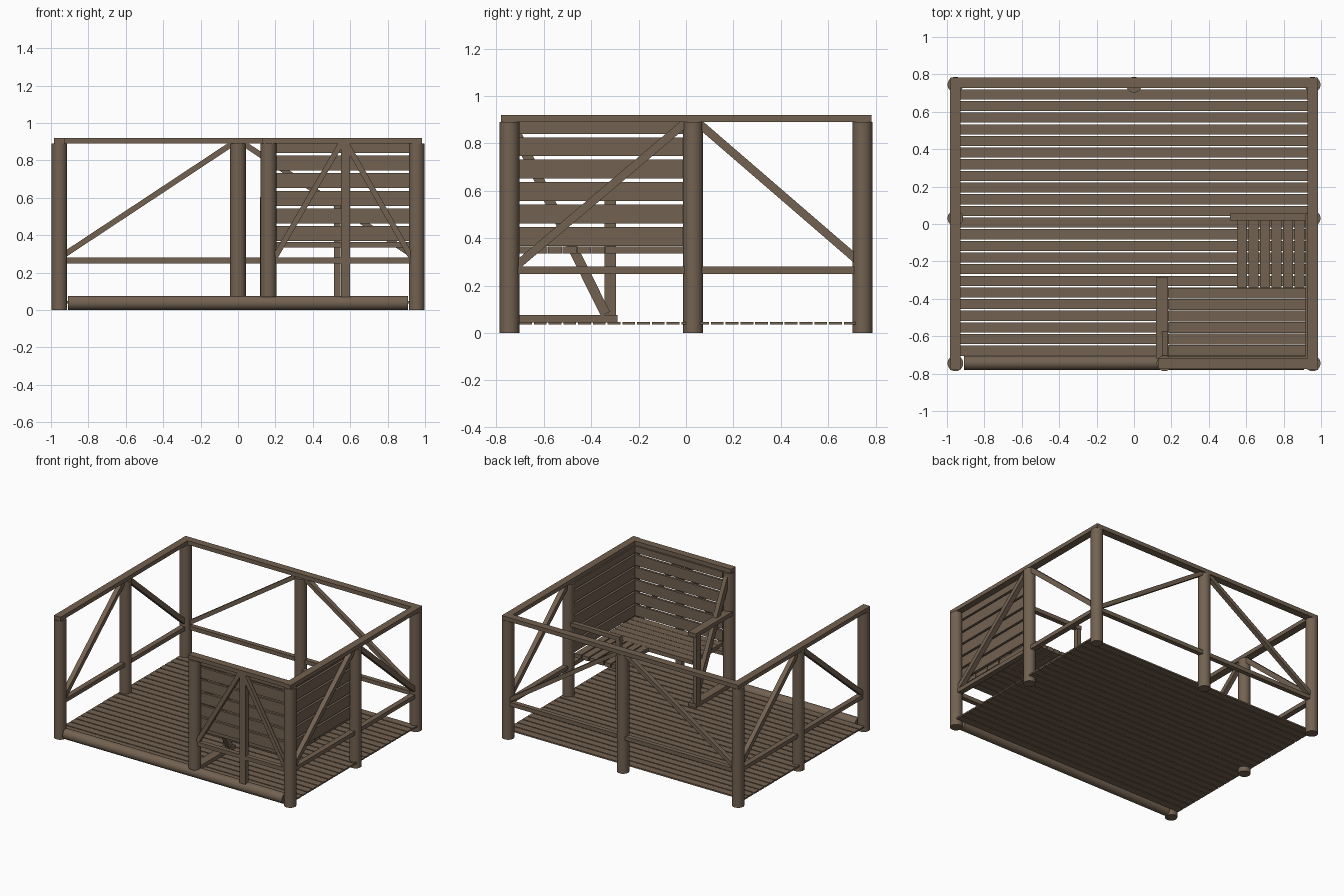
import bpy
from mathutils import Vector

cube = bpy.data.objects.get("Cube")
if cube:
    bpy.data.objects.remove(cube, do_unlink=True)

wood = bpy.data.materials.new("weathered_wood")
wood.use_nodes = True
COLOR = (0.17, 0.122, 0.083, 1)
wood.diffuse_color = COLOR
wood.node_tree.nodes["Principled BSDF"].inputs["Base Color"].default_value = COLOR


def finish(name):
    ob = bpy.context.object
    ob.name = name
    ob.data.materials.append(wood)
    return ob


def box(name, x, y, z):
    """Box given as (min, max) on each axis."""
    bpy.ops.mesh.primitive_cube_add(size=1, location=[sum(a) / 2 for a in (x, y, z)])
    ob = finish(name)
    ob.scale = [a[1] - a[0] for a in (x, y, z)]
    return ob


def log(name, start, end, radius=0.042):
    """Round timber between two points."""
    a, b = Vector(start), Vector(end)
    bpy.ops.mesh.primitive_cylinder_add(vertices=32, radius=radius, depth=(b - a).length,
                                        location=(a + b) / 2)
    ob = finish(name)
    ob.rotation_euler = (b - a).to_track_quat('Z', 'Y').to_euler()
    bpy.ops.object.shade_smooth_by_angle()
    return ob


def brace(name, start, end, width=0.035, depth=0.035):
    """Sloping square timber; depth is measured across its vertical plane."""
    a, b = Vector(start), Vector(end)
    bpy.ops.mesh.primitive_cube_add(size=1, location=(a + b) / 2)
    ob = finish(name)
    ob.rotation_euler = (b - a).to_track_quat('X', 'Z').to_euler()
    ob.scale = ((b - a).length, depth, width)
    return ob


X, Y, TOP = 0.955, 0.745, 0.89
RAIL = (TOP, 0.92)
MID = (0.25, 0.28)

# Deck planks and the front log
for i in range(23):
    y = 0.693 - i * 0.0623
    box("deck_plank", (-0.985, 0.985), (y - 0.027, y + 0.027), (0.036, 0.047))
log("front_log", (-0.91, -0.742, 0.038), (0.91, -0.742, 0.038), 0.038)

# Side fences: posts, rails and braces
for s, side in ((-1, "right"), (1, "left")):
    x = s * X
    for y, place in ((-Y, "front"), (0.03, "middle"), (Y, "back")):
        log(f"{side}_{place}_post", (x, y, 0), (x, y, TOP))
    box(f"{side}_top_rail", (x - 0.028, x + 0.028), (-0.78, 0.78), RAIL)
    box(f"{side}_mid_rail", (x - 0.02, x + 0.02), (-0.71, 0.71), MID)
    brace(f"{side}_front_brace", (x, -0.72, 0.28), (x, 0.0, 0.89))
    brace(f"{side}_back_brace", (x, 0.06, 0.88), (x, 0.72, 0.31))

# Back fence
log("back_middle_post", (0, Y, 0), (0, Y, TOP))
box("back_top_rail", (-0.98, 0.98), (0.727, 0.782), RAIL)
box("back_mid_rail", (-0.92, 0.92), (0.735, 0.77), MID)
for s in (-1, 1):
    brace("back_brace", (s * 0.03, 0.752, 0.89), (s * 0.93, 0.752, 0.295), 0.03)

# Front fence behind the bench
log("bench_end_post", (0.163, -Y, 0.07), (0.163, -Y, TOP))
box("front_top_rail", (0.13, 0.98), (-0.775, -0.72), RAIL)
box("front_mid_rail", (0.19, 0.92), (-0.765, -0.73), MID)
box("front_stud", (0.55, 0.6), (-0.77, -0.73), (0.07, TOP))
for s in (-1, 1):
    brace("front_brace", (0.565 + s * 0.015, -0.755, 0.89), (0.562 + s * 0.363, -0.755, 0.285), 0.03, 0.03)

# Bench back boards on two walls
for i in range(6):
    z = 0.368 + i * 0.0945
    height = (z, min(z + 0.08, TOP))
    box("front_back_board", (0.19, 0.925), (-0.725, -0.707), height)
    box("side_back_board", (0.917, 0.935), (-0.715, 0.03), height)

# L-shaped seat
for i in range(6):
    y = -0.704 + i * 0.061
    box("front_seat_board", (0.185, 0.917), (y, y + 0.058), (0.335, 0.365))
    x = 0.55 + i * 0.0615
    box("side_seat_board", (x, x + 0.053), (-0.34, 0.02), (0.335, 0.365))

# Bench ends: leg, armrest, foot and slanted stay
box("front_bench_leg", (0.118, 0.15), (-0.345, -0.295), (0.045, 0.59))
box("front_armrest", (0.118, 0.182), (-0.72, -0.285), (0.575, 0.605))
box("front_bench_foot", (0.118, 0.182), (-0.71, -0.29), (0.045, 0.075))
brace("slanted_stay", (0.165, -0.735, 0.88), (0.165, -0.34, 0.08), 0.042, 0.032)
box("side_bench_leg", (0.513, 0.548), (0.02, 0.052), (0.045, 0.59))
box("side_armrest", (0.513, 0.93), (0.02, 0.055), (0.575, 0.605))
